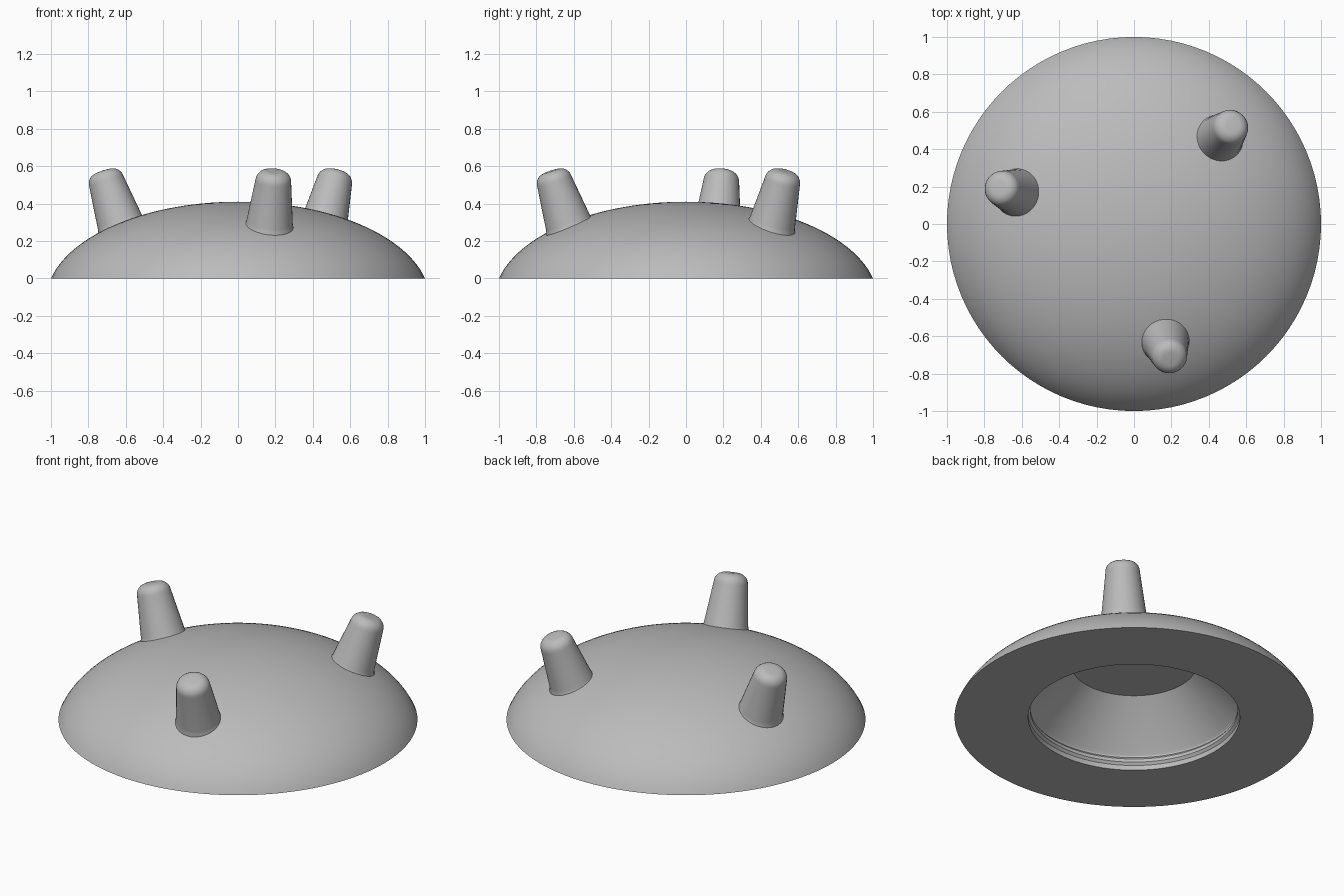
import bpy
import bmesh
import math
from mathutils import Matrix, Vector

cube = bpy.data.objects.get("Cube")
if cube:
    bpy.data.objects.remove(cube, do_unlink=True)

grey = bpy.data.materials.new("plain grey")
grey.use_nodes = True
colour = (0.5, 0.5, 0.5, 1)
grey.diffuse_color = colour
grey.node_tree.nodes["Principled BSDF"].inputs["Base Color"].default_value = colour


def lathe(name, profile, segments, matrix=Matrix()):
    """Spin a (radius, height) profile around z, then place it."""
    bm = bmesh.new()
    verts = [bm.verts.new((r, 0, z)) for r, z in profile]
    edges = [bm.edges.new(pair) for pair in zip(verts, verts[1:])]
    bmesh.ops.spin(bm, geom=verts + edges, cent=(0, 0, 0), axis=(0, 0, 1),
                   angle=math.tau, steps=segments, use_duplicate=False)
    bmesh.ops.remove_doubles(bm, verts=bm.verts, dist=0.0005)
    bmesh.ops.recalc_face_normals(bm, faces=bm.faces)
    mesh = bpy.data.meshes.new(name)
    bm.to_mesh(mesh)
    bm.free()
    mesh.materials.append(grey)
    obj = bpy.data.objects.new(name, mesh)
    bpy.context.collection.objects.link(obj)
    obj.matrix_world = matrix
    bpy.ops.object.select_all(action="DESELECT")
    obj.select_set(True)
    bpy.context.view_layer.objects.active = obj
    bpy.ops.object.shade_smooth_by_angle(angle=math.radians(30))
    return obj


# Domed shell: part of an ellipsoid whose centre lies below the floor
DROP, HEIGHT = 0.12, 0.53
WIDTH = 1 / math.sqrt(1 - (DROP / HEIGHT) ** 2)
start = math.asin(DROP / HEIGHT)
STEPS = 28
outside = []
for i in range(STEPS + 1):
    a = start + (math.pi / 2 - start) * i / STEPS
    outside.append((WIDTH * math.cos(a), HEIGHT * math.sin(a) - DROP))

# Underside recess: flat ceiling, cone wall and a shallow retaining lip
recess = [(0, 0.34), (0.35, 0.34), (0.58, 0.105), (0.59, 0.09),
          (0.59, 0.08), (0.578, 0.065), (0.578, 0.045), (0.59, 0.03), (0.59, 0)]
lathe("domed_shell", recess + outside, 96)

# Tapered pegs with rounded tips and a small flared foot
peg = [(0, -0.05), (0.138, -0.05), (0.135, -0.022), (0.127, -0.003), (0.124, 0.012)]
FILLET, SHOULDER, TIP = 0.058, 0.242, 0.3
for i in range(7):
    a = math.pi / 2 * i / 6
    peg.append((0.038 + FILLET * math.cos(a), SHOULDER + (TIP - SHOULDER) * math.sin(a)))
peg.append((0, TIP))

for name, angle in (("front_peg", -75), ("back_left_peg", 45), ("right_peg", 165)):
    place = (Matrix.Rotation(math.radians(angle), 4, "Z")
             @ Matrix.Translation(Vector((0.65, 0, 0.29)))
             @ Matrix.Rotation(math.radians(19), 4, "Y"))
    lathe(name, peg, 32, place)
